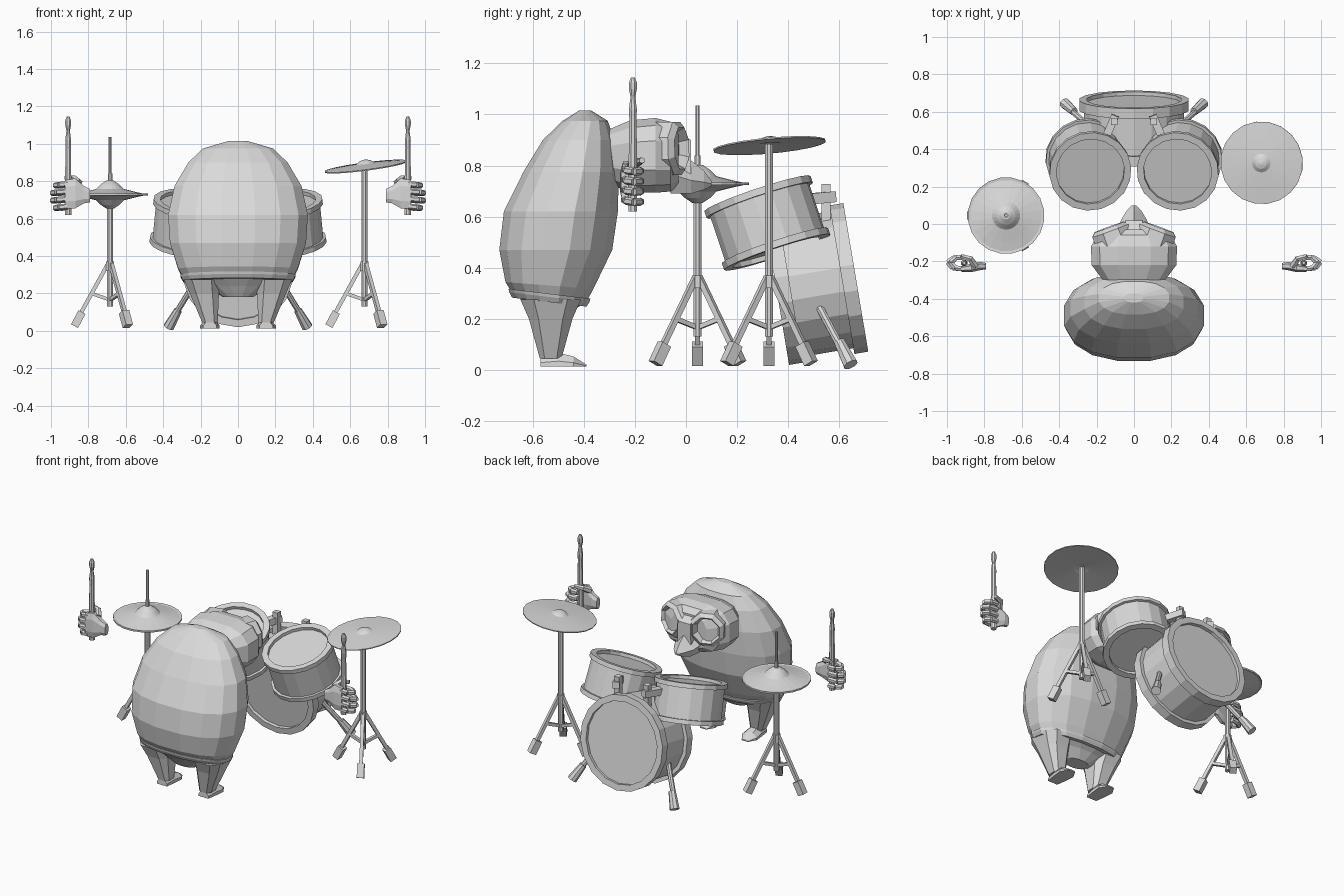
import bpy, bmesh, math
from mathutils import Vector, Matrix

if "Cube" in bpy.data.objects:
    bpy.data.objects.remove(bpy.data.objects["Cube"])

grey = bpy.data.materials.new("plain_grey")
grey.diffuse_color = (0.7, 0.7, 0.7, 1)
grey.use_nodes = True
grey.node_tree.nodes["Principled BSDF"].inputs["Base Color"].default_value = grey.diffuse_color


def loft(name, rings):
    """Skin a list of equal-length point rings and cap both ends."""
    bm = bmesh.new()
    vs = [[bm.verts.new(p) for p in ring] for ring in rings]
    n = len(vs[0])
    for a, b in zip(vs, vs[1:]):
        for i in range(n):
            j = (i + 1) % n
            bm.faces.new((a[i], a[j], b[j], b[i]))
    bm.faces.new(vs[0])
    bm.faces.new(vs[-1])
    bmesh.ops.recalc_face_normals(bm, faces=bm.faces)
    me = bpy.data.meshes.new(name)
    bm.to_mesh(me)
    bm.free()
    me.materials.append(grey)
    ob = bpy.data.objects.new(name, me)
    bpy.context.collection.objects.link(ob)
    return ob


def oval(cx, cy, a, b, n, e=2.0, turn=0.0):
    """Rounded (superellipse) outline in 2D."""
    pts = []
    for i in range(n):
        t = 2 * math.pi * i / n + turn
        c, s = math.cos(t), math.sin(t)
        pts.append((cx + a * math.copysign(abs(c) ** (2 / e), c),
                    cy + b * math.copysign(abs(s) ** (2 / e), s)))
    return pts


def lathe(name, profile, n, base, tip):
    """Turn (radius, height) pairs round the axis from base to tip."""
    base, tip = Vector(base), Vector(tip)
    m = Matrix.Translation(base) @ (tip - base).to_track_quat('Z', 'Y').to_matrix().to_4x4()
    half = math.pi / n
    return loft(name, [[m @ Vector((x, y, h)) for x, y in oval(0, 0, r, r, n, turn=half)]
                       for r, h in profile])


def rod(name, p, q, r, r2=None, n=8):
    length = (Vector(q) - Vector(p)).length
    return lathe(name, [(r, 0), (r2 or r, length)], n, p, q)


def drum(name, a, b, hoop, shell, rim, w, n=18):
    """Shell with a hoop and a recessed head at each end."""
    L = (Vector(b) - Vector(a)).length
    i, d = hoop - rim, 0.02
    lathe(name, [(i, d), (i, 0), (hoop, 0), (hoop, w), (shell, w), (shell, L - w),
                 (hoop, L - w), (hoop, L), (i, L), (i, L - d)], n, a, b)


def stand(name, x, y, top):
    """Pole with three braced legs and thick rubber feet."""
    rod(name + "_pole", (x, y, 0.13), (x, y, top), 0.017)
    rod(name + "_collar", (x, y, 0.32), (x, y, 0.37), 0.024)
    for k, deg in enumerate((60, 180, 300)):
        c, s = math.cos(math.radians(deg)), math.sin(math.radians(deg))
        at = lambda r, z: (x + c * r, y + s * r, z)
        rod(f"{name}_leg_{k}", at(0.01, 0.36), at(0.17, 0.07), 0.015, n=4)
        rod(f"{name}_foot_{k}", at(0.15, 0.10), at(0.19, 0.025), 0.03, n=4)
        rod(f"{name}_brace_{k}", at(0, 0.165), at(0.1, 0.20), 0.013, n=4)


# Torso: leaning egg, sections are (z, centre y, half depth, half width, tilt)
torso = [(0.27, -.535, .14, .29, .12), (0.33, -.535, .175, .325, .08), (0.47, -.51, .225, .37, 0),
         (0.62, -.49, .227, .38, 0), (0.775, -.45, .19, .345, 0), (0.90, -.42, .143, .27, 0),
         (0.975, -.395, .09, .19, 0), (1.015, -.395, .025, .05, 0)]


def torso_ring(z, yc, d, w, tilt):
    return [(x, y, z - tilt * (y - yc)) for x, y in oval(0, yc, w, d, 16, 2.3, math.pi / 16)]


loft("torso", [torso_ring(*s) for s in torso])
loft("waistband", [torso_ring(z, -.535, d, w, .12) for z, d, w in
                   ((.265, .148, .297), (.285, .16, .31), (.298, .163, .314))])
loft("hips", [torso_ring(z, -.53, d, w, t) for z, d, w, t in
              ((.18, .05, .08, 0), (.235, .09, .18, .05), (.28, .135, .28, .12))])

# Legs and feet
for s, side in ((-1, "left"), (1, "right")):
    loft(side + "_leg", [[(s * x, y, z) for x, y in oval(xc, yc, w, d, 8, 3, math.pi / 8)]
                         for z, xc, yc, w, d in ((.275, .195, -.53, .10, .125),
                                                 (.20, .18, -.53, .082, .09),
                                                 (.045, .15, -.53, .044, .045))])
    loft(side + "_foot", [[(s * (.15 + w * u), y, .012 + h * v) for u, v in
                           ((-1, 0), (1, 0), (1, .4), (.45, 1), (-.45, 1), (-1, .4))]
                          for y, w, h in ((-.57, .036, .04), (-.50, .046, .055),
                                          (-.44, .052, .04), (-.39, .022, .008))])

# Head: skull lofted along y, then eye sockets, brows and beak
loft("skull", [[(x, y, z) for x, z in oval(0, zc, w, h, 12, 2.8, math.pi / 12)]
               for y, zc, w, h in ((-.30, .835, .17, .11), (-.22, .835, .232, .145),
                                   (-.12, .84, .236, .15), (-.06, .835, .20, .14),
                                   (-.03, .83, .13, .11))])
for s, side in ((-1, "left"), (1, "right")):
    lathe(side + "_eye_socket", [(.115, 0), (.112, .075), (.088, .095), (.065, .06)], 8,
          (s * .10, -.105, .865), (s * .135, -.01, .868))
loft("brow_bridge", [[(w * u, y, z0 + (z1 - z0) * v) for u, v in ((-1, 0), (1, 0), (.9, 1), (-.9, 1))]
                     for y, w, z0, z1 in ((-.10, .05, .72, .96), (.02, .05, .74, .90))])
loft("beak", [[(w * u, y, z0 + (z1 - z0) * v) for u, v in
               ((-.6, 0), (.6, 0), (1, .4), (0, 1), (-1, .4))]
              for y, w, z0, z1 in ((-.06, .09, .69, .88), (.02, .07, .69, .82),
                                   (.07, .04, .705, .78), (.10, .012, .72, .74))])

# Floating hands, each holding a drumstick
for s, side in ((-1, "left"), (1, "right")):
    P = lambda x, y, z: (s * x, y, z)
    lathe(side + "_drumstick", [(.018, 0), (.018, .20), (.015, .36), (.017, .40), (.010, .45),
                                (.017, .48), (.017, .505), (.008, .525)], 8,
          P(.908, -.208, .62), P(.908, -.208, 1.145))
    loft(side + "_palm", [[P(x, y, z) for y, z in oval(yc, zc, d, h, 8, 2.6, math.pi / 8)]
                          for x, yc, zc, d, h in ((.79, -.225, .722, .018, .037),
                                                  (.825, -.225, .728, .024, .05),
                                                  (.87, -.235, .735, .024, .085),
                                                  (.925, -.24, .73, .016, .08))])
    for k, z in enumerate((.665, .705, .745, .785)):
        out = .97 + (.025 if k in (1, 2) else .01)
        path = [P(.91, -.24, z), P(out - .025, -.235, z - .004), P(out, -.205, z - .008),
                P(out - .03, -.18, z - .008), P(.905, -.177, z - .006)]
        for j, (a, b) in enumerate(zip(path, path[1:])):
            rod(f"{side}_finger_{k}_{j}", a, b, .016, .015, n=6)
    rod(side + "_thumb_base", P(.85, -.225, .79), P(.875, -.185, .815), .021, .017, n=6)
    rod(side + "_thumb_tip", P(.87, -.188, .812), P(.925, -.172, .82), .017, .012, n=6)

# Bass drum with two splayed spurs
drum("bass_drum", (0, .355, .31), (0, .665, .362), .295, .272, .04, .055)
for s, side in ((-1, "left"), (1, "right")):
    rod(side + "_spur", (s * .235, .52, .25), (s * .34, .61, .08), .016)
    rod(side + "_spur_foot", (s * .32, .60, .11), (s * .37, .645, .02), .022, .03)

    # Tom with its mounting post and arms
    drum(side + "_tom", (s * .255, .357, .46), (s * .233, .28, .69), .22, .205, .037, .028)
    rod(side + "_tom_post", (s * .105, .548, .58), (s * .105, .548, .728), .025, n=4)
    rod(side + "_tom_arm", (s * .10, .58, .678), (s * .16, .44, .665), .03, n=4)

# Hi-hat: stand, facing pair of cymbals and pull rod
hx, hy = -.684, .045
stand("hihat", hx, hy, .70)
rod("hihat_rod", (hx, hy, .68), (hx, hy, 1.035), .008)
rod("hihat_clutch", (hx, hy, .78), (hx, hy, .84), .013)
cup = [(.02, .075), (.05, .055), (.075, .03), (.14, .014), (.205, 0), (.205, -.005),
       (.14, .004), (.07, .018), (.02, .04)]
lathe("hihat_top_cymbal", cup, 20, (hx, hy, .728), (hx, hy, 1))
lathe("hihat_bottom_cymbal", cup, 20, (hx, hy, .728), (hx, hy, 0))

# Ride cymbal, tilted on its stand
stand("ride", .676, .325, .885)
lathe("ride_cymbal", [(.008, .034), (.03, .028), (.05, .014), (.13, .008), (.222, 0),
                      (.222, -.006), (.05, .002), (.01, .008)], 20,
      (.682, .327, .881), (.682 - .13, .327 - .09, 1.881))
